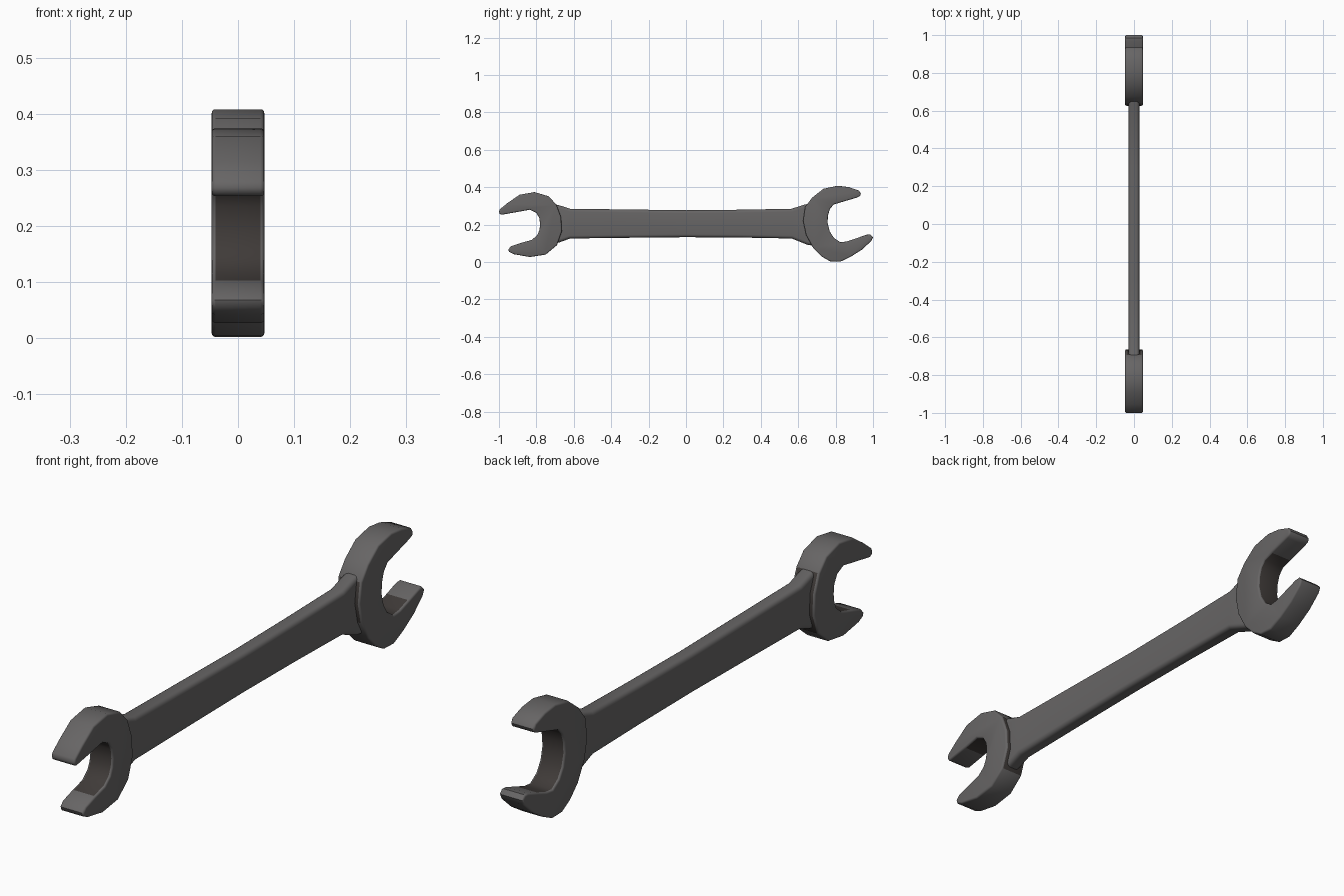
import bpy, bmesh, math


def material(name, rgb):
    m = bpy.data.materials.new(name)
    m.diffuse_color = (*rgb, 1)
    return m


STEEL = material("grey steel", (0.135, 0.13, 0.13))
DARK = material("dark worn steel", (0.05, 0.043, 0.04))


def plate(name, outline, half, bevel, segments, is_dark):
    """Extrude a (y, z) outline along x with rounded rims."""
    bm = bmesh.new()
    face = bm.faces.new([bm.verts.new((-half, y, z)) for y, z in outline])
    ext = bmesh.ops.extrude_face_region(bm, geom=[face], use_keep_orig=True)
    for v in ext["geom"]:
        if isinstance(v, bmesh.types.BMVert):
            v.co.x = half
    bmesh.ops.recalc_face_normals(bm, faces=bm.faces[:])
    rims = [e for e in bm.edges if abs(e.verts[0].co.x - e.verts[1].co.x) < 1e-6]
    bmesh.ops.bevel(bm, geom=rims, offset=bevel, segments=segments,
                    profile=0.5, affect='EDGES', clamp_overlap=True)
    bm.normal_update()
    for f in bm.faces:
        f.material_index = int(abs(f.normal.x) < 0.1
                               and is_dark(f.calc_center_median(), f.normal))
    me = bpy.data.meshes.new(name)
    bm.to_mesh(me)
    bm.free()
    me.materials.append(STEEL)
    me.materials.append(DARK)
    ob = bpy.data.objects.new(name, me)
    bpy.context.collection.objects.link(ob)
    bpy.ops.object.select_all(action='DESELECT')
    ob.select_set(True)
    bpy.context.view_layer.objects.active = ob
    bpy.ops.object.shade_smooth_by_angle(angle=math.radians(45))
    return ob


def jaw_dark(cy, cz, r):
    """Dark throat of the jaw, and dark step where the head meets the handle."""
    def rule(c, n):
        throat = math.hypot(c.y - cy, c.z - cz) < r
        step = abs(c.y) < 0.69 and n.y * c.y < 0 and abs(c.z - 0.205) < 0.09
        return throat or step
    return rule


# large open jaw
large = [(0.935, 0.365), (0.925, 0.382), (0.87, 0.401), (0.81, 0.408), (0.735, 0.392),
         (0.675, 0.345), (0.637, 0.295), (0.626, 0.22), (0.642, 0.145),
         (0.68, 0.075), (0.725, 0.03), (0.77, 0.004), (0.825, 0.002),
         (0.88, 0.028), (0.94, 0.066), (0.99, 0.112), (1.0, 0.133),
         (0.985, 0.148), (0.965, 0.146), (0.91, 0.127), (0.86, 0.110),
         (0.825, 0.106), (0.79, 0.13), (0.768, 0.165), (0.757, 0.21),
         (0.759, 0.25), (0.77, 0.285), (0.79, 0.308), (0.83, 0.320),
         (0.915, 0.345), (0.931, 0.353)]
plate("large_jaw", large, 0.047, 0.007, 3, jaw_dark(0.83, 0.21, 0.115))

# small open jaw
small = [(-1.0, 0.268), (-0.996, 0.282), (-0.955, 0.315), (-0.89, 0.360),
         (-0.81, 0.374), (-0.735, 0.352), (-0.693, 0.307), (-0.668, 0.24),
         (-0.664, 0.165), (-0.69, 0.09), (-0.75, 0.040), (-0.835, 0.027),
         (-0.92, 0.042), (-0.946, 0.055), (-0.95, 0.068), (-0.935, 0.085),
         (-0.88, 0.103), (-0.825, 0.118), (-0.796, 0.143), (-0.784, 0.17),
         (-0.78, 0.20), (-0.784, 0.235), (-0.80, 0.263), (-0.835, 0.280),
         (-0.90, 0.268), (-0.985, 0.253), (-0.996, 0.258)]
plate("small_jaw", small, 0.047, 0.007, 3, jaw_dark(-0.845, 0.195, 0.095))

# handle, slightly waisted and flaring into both jaws
handle = [(0.70, 0.315), (0.635, 0.308), (0.565, 0.285), (0.30, 0.280), (0, 0.277),
          (-0.30, 0.281), (-0.62, 0.285), (-0.685, 0.306), (-0.73, 0.31),
          (-0.73, 0.10), (-0.68, 0.104), (-0.62, 0.126), (-0.30, 0.130),
          (0, 0.133), (0.30, 0.131), (0.565, 0.126), (0.65, 0.092), (0.70, 0.085)]
plate("handle", handle, 0.028, 0.016, 4, lambda c, n: False)
